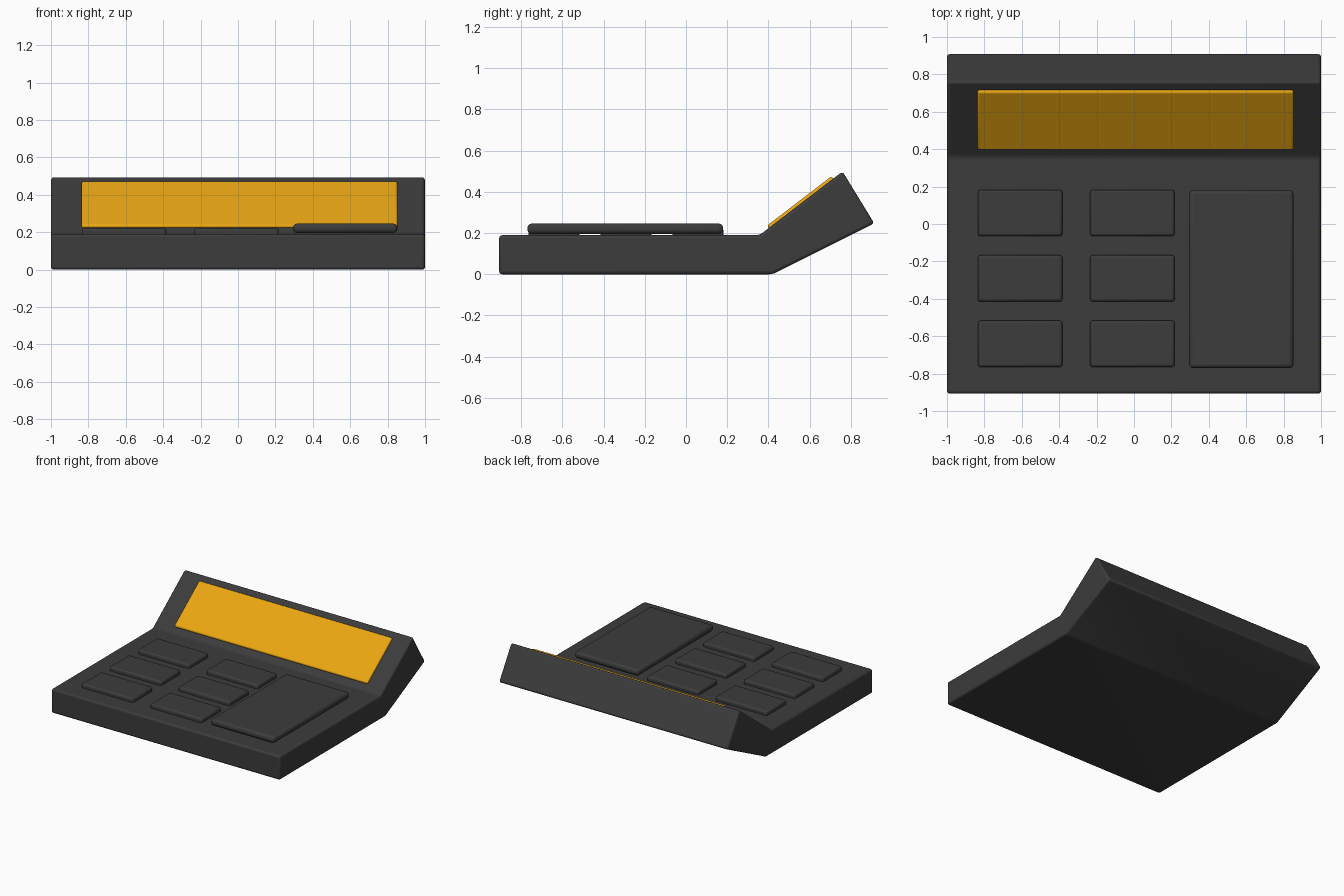
import bpy, bmesh, math
from mathutils import Matrix, Vector

if "Cube" in bpy.data.objects:
    bpy.data.objects.remove(bpy.data.objects["Cube"])


def material(name, color):
    m = bpy.data.materials.new(name)
    m.diffuse_color = (*color, 1)
    m.use_nodes = True
    m.node_tree.nodes["Principled BSDF"].inputs["Base Color"].default_value = m.diffuse_color
    return m


dark = material("dark_grey", (0.045, 0.045, 0.045))
amber = material("amber", (0.82, 0.38, 0.006))


def finish(name, bm, mat, bevel):
    bmesh.ops.recalc_face_normals(bm, faces=bm.faces[:])
    me = bpy.data.meshes.new(name)
    bm.to_mesh(me)
    bm.free()
    me.materials.append(mat)
    ob = bpy.data.objects.new(name, me)
    bpy.context.collection.objects.link(ob)
    mod = ob.modifiers.new("soft_edges", "BEVEL")
    mod.width, mod.segments = bevel, 3
    mod.limit_method = "ANGLE"
    mod.angle_limit = math.radians(20)
    bpy.ops.object.select_all(action="DESELECT")
    bpy.context.view_layer.objects.active = ob
    ob.select_set(True)
    bpy.ops.object.shade_smooth_by_angle(angle=math.radians(35))
    return ob


def slab(name, lo, hi, mat, bevel):
    size = Vector(hi) - Vector(lo)
    bm = bmesh.new()
    bmesh.ops.create_cube(bm, size=1, matrix=Matrix.Diagonal((*size, 1)))
    ob = finish(name, bm, mat, bevel)
    ob.location = (Vector(lo) + Vector(hi)) / 2
    return ob


# Housing: side profile (y, z) extruded across x
profile = [(-0.907, 0), (0.42, 0), (0.914, 0.247), (0.76, 0.499),
           (0.357, 0.19), (-0.907, 0.19)]
bm = bmesh.new()
face = bm.faces.new([bm.verts.new((-1, y, z)) for y, z in profile])
new = bmesh.ops.extrude_face_region(bm, geom=[face])["geom"]
bmesh.ops.translate(bm, vec=(2, 0, 0),
                    verts=[v for v in new if isinstance(v, bmesh.types.BMVert)])
finish("housing", bm, dark, 0.015)

# Two columns of small keys
for col, x in enumerate((-0.835, -0.235)):
    for row, y in enumerate((-0.765, -0.415, -0.065)):
        slab(f"key_{col + 1}_{row + 1}", (x, y, 0.176),
             (x + 0.452, y + 0.248, 0.223), dark, 0.015)

# Large raised pad on the right
slab("large_pad", (0.295, -0.77, 0.196), (0.852, 0.18, 0.246), dark, 0.02)

# Amber display lying on the sloped face
slope = math.atan2(0.309, 0.403)
display = slab("display", (-0.837, -0.198, -0.02), (0.853, 0.198, 0.02), amber, 0.012)
display.rotation_euler = (slope, 0, 0)
display.location = (0.008, 0.562, 0.34)
